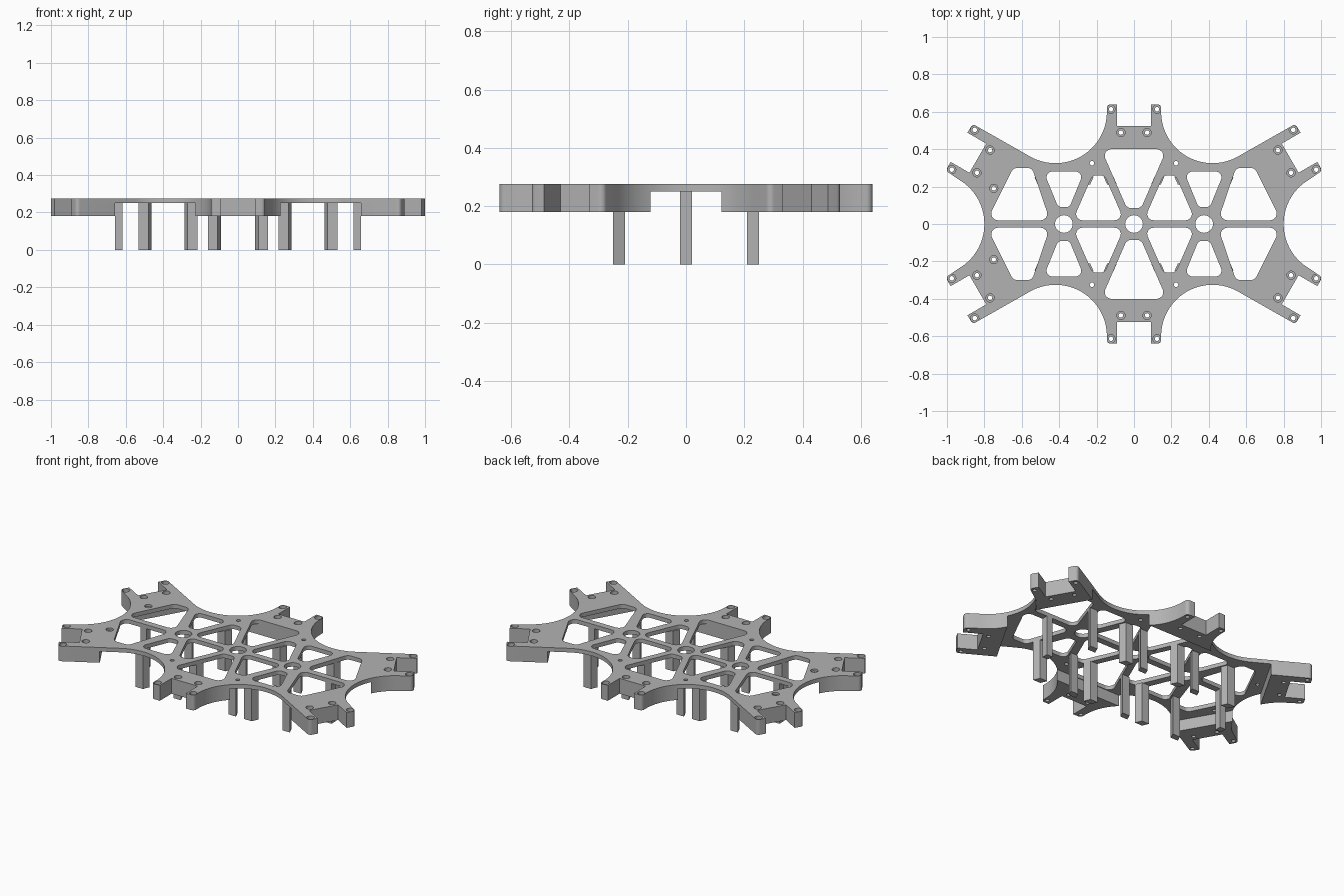
import bpy, bmesh
from math import radians, cos, sin, tan, pi
from mathutils import Vector

if "Cube" in bpy.data.objects:
    bpy.data.objects.remove(bpy.data.objects["Cube"], do_unlink=True)

grey = bpy.data.materials.new("plain grey")
grey.use_nodes = True
COLOUR = (0.45, 0.45, 0.45, 1)
grey.diffuse_color = COLOUR
grey.node_tree.nodes["Principled BSDF"].inputs["Base Color"].default_value = COLOUR

PLATE_LOW, PLATE_TOP, BLOCK_LOW = 0.25, 0.275, 0.18
CUT = -0.12          # inner end of the thick mounts
SLANT = 0.44         # sideways run of the ribs


def prism(name, loops, low, high):
    """Extrude an outline with holes between two heights."""
    curve = bpy.data.curves.new(name, 'CURVE')
    curve.dimensions = '2D'
    curve.fill_mode = 'BOTH'
    curve.extrude = (high - low) / 2
    for loop in loops:
        spline = curve.splines.new('POLY')
        spline.points.add(len(loop) - 1)
        for point, p in zip(spline.points, loop):
            point.co = (p[0], p[1], 0, 1)
        spline.use_cyclic_u = True
    obj = bpy.data.objects.new(name, curve)
    bpy.context.collection.objects.link(obj)
    bpy.ops.object.select_all(action='DESELECT')
    obj.select_set(True)
    bpy.context.view_layer.objects.active = obj
    bpy.ops.object.convert(target='MESH')
    obj = bpy.context.view_layer.objects.active
    bm = bmesh.new()
    bm.from_mesh(obj.data)
    bmesh.ops.remove_doubles(bm, verts=bm.verts, dist=0.0001)
    bmesh.ops.recalc_face_normals(bm, faces=bm.faces)
    bmesh.ops.translate(bm, verts=bm.verts, vec=(0, 0, (low + high) / 2))
    bm.to_mesh(obj.data)
    bm.free()
    obj.data.materials.clear()
    obj.data.materials.append(grey)
    bpy.ops.object.shade_smooth_by_angle(angle=radians(30))
    return obj


def circle(p, r, n=20):
    return [Vector((p[0] + r * cos(2 * pi * i / n), p[1] + r * sin(2 * pi * i / n)))
            for i in range(n)]


def fillet(before, corner, after, r, n=6):
    """Points that round one corner."""
    a, b = (before - corner).normalized(), (after - corner).normalized()
    half = a.angle(b) / 2
    centre = corner + (a + b).normalized() * (r / sin(half))
    start = corner + a * (r / tan(half)) - centre
    end = corner + b * (r / tan(half)) - centre
    return [centre + start.lerp(end, i / n).normalized() * r for i in range(n + 1)]


def rounded(points, r):
    pts = [Vector(p) for p in points]
    out = []
    for i, p in enumerate(pts):
        out += fillet(pts[i - 1], p, pts[(i + 1) % len(pts)], r)
    return out


# Six leg mounts, 60 degrees apart, joined by concave arcs
mounts = [((0.835, 0.352), 30), ((0, 0.524), 90), ((-0.835, 0.352), 150),
          ((-0.835, -0.352), 210), ((0, -0.524), 270), ((0.835, -0.352), 330)]
arc_centres = [(0.42, 0.60), (-0.42, 0.60), (-1.075, 0),
               (-0.42, -0.60), (0.42, -0.60), (1.075, 0)]


def place(mount, u, v):
    (x, y), a = mount[0], radians(mount[1])
    return Vector((x + u * cos(a) - v * sin(a), y + u * sin(a) + v * cos(a)))


def fork(mount):
    """Two arms with a square notch between them."""
    right = fillet(Vector((0, -0.145)), Vector((0.116, -0.145)), Vector((0.116, -0.09)), 0.02)
    half = right + [Vector((0.116, -0.09)), Vector((0, -0.09))]
    return ([place(mount, u, v) for u, v in half]
            + [place(mount, u, -v) for u, v in reversed(half)])


def arc(i, n=28):
    c, a = Vector(arc_centres[i]), mounts[i][1] + 270
    angles = [radians(a - 120 * k / n) for k in range(n + 1)]
    return [c + Vector((cos(t), sin(t))) * 0.275 for t in angles]


def clip(points, mount):
    """Keep the part of a loop that lies outside the mount's inner end."""
    direction = Vector((cos(radians(mount[1])), sin(radians(mount[1]))))
    depth = [(p - Vector(mount[0])).dot(direction) - CUT for p in points]
    out = []
    for i, p in enumerate(points):
        if depth[i - 1] * depth[i] < 0:
            out.append(points[i - 1].lerp(p, depth[i - 1] / (depth[i - 1] - depth[i])))
        if depth[i] >= 0:
            out.append(p)
    return out


# Thick mount blocks and the screw recesses above them
outline, recesses = [], []
for i, mount in enumerate(mounts):
    screws = [place(mount, u, s * v) for u, v in ((-0.035, 0.07), (0.09, 0.123)) for s in (-1, 1)]
    block = clip(arc(i - 1) + fork(mount) + arc(i), mount)
    prism(f"mount_block_{i + 1}", [block] + [circle(p, 0.012) for p in screws],
          BLOCK_LOW, PLATE_LOW)
    recesses += [circle(p, 0.022) for p in screws]
    outline += fork(mount) + arc(i)

# Openings between the ribs
centre_window = rounded([(-0.038, 0.085), (0.038, 0.085), (0.175, 0.40), (-0.175, 0.40)], 0.035)
side_windows = [
    rounded([(0.053, 0.02), (0.327, 0.02), (0.222, 0.26), (0.158, 0.26)], 0.033),
    rounded([(0.345, 0.09), (0.405, 0.09), (0.483, 0.28), (0.267, 0.28)], 0.03),
    rounded([(0.45, 0.02), (0.785, 0.02), (0.645, 0.30), (0.545, 0.30)], 0.035)]
windows = []
for sy in (-1, 1):
    windows.append([(x, sy * y) for x, y in centre_window])
    for sx in (-1, 1):
        windows += [[(sx * x, sy * y) for x, y in w] for w in side_windows]
        windows.append(circle((sx * 0.225, sy * 0.325), 0.012))
windows += [circle((x, 0), 0.047, 32) for x in (-0.375, 0, 0.375)]

# Two extra screw seats on the right side
for sy in (-1, 1):
    seat = (-0.75, sy * 0.19)
    recesses.append(circle(seat, 0.022))
    prism("right_screw_seat", [circle(seat, 0.022), circle(seat, 0.012)], PLATE_LOW, 0.262)

prism("top_plate", [outline] + windows + recesses, PLATE_LOW, PLATE_TOP)

# Posts under the slanted ribs and at both ends of the spine
for sx in (-1, 1):
    for x, lean in ((0.126, SLANT), (0.252, -SLANT), (0.497, SLANT)):
        for sy in (-1, 1):
            base = [(x + lean * d + w, 0.23 + d)
                    for d, w in ((-0.02, -0.026), (-0.02, 0.026), (0.02, 0.026), (0.02, -0.026))]
            prism("rib_post", [[(sx * px, sy * py) for px, py in base]], 0, PLATE_LOW)
    prism("spine_post", [[(sx * 0.637 + a, b) for a, b in
                          ((-0.02, -0.02), (0.02, -0.02), (0.02, 0.02), (-0.02, 0.02))]],
          0, PLATE_LOW)
